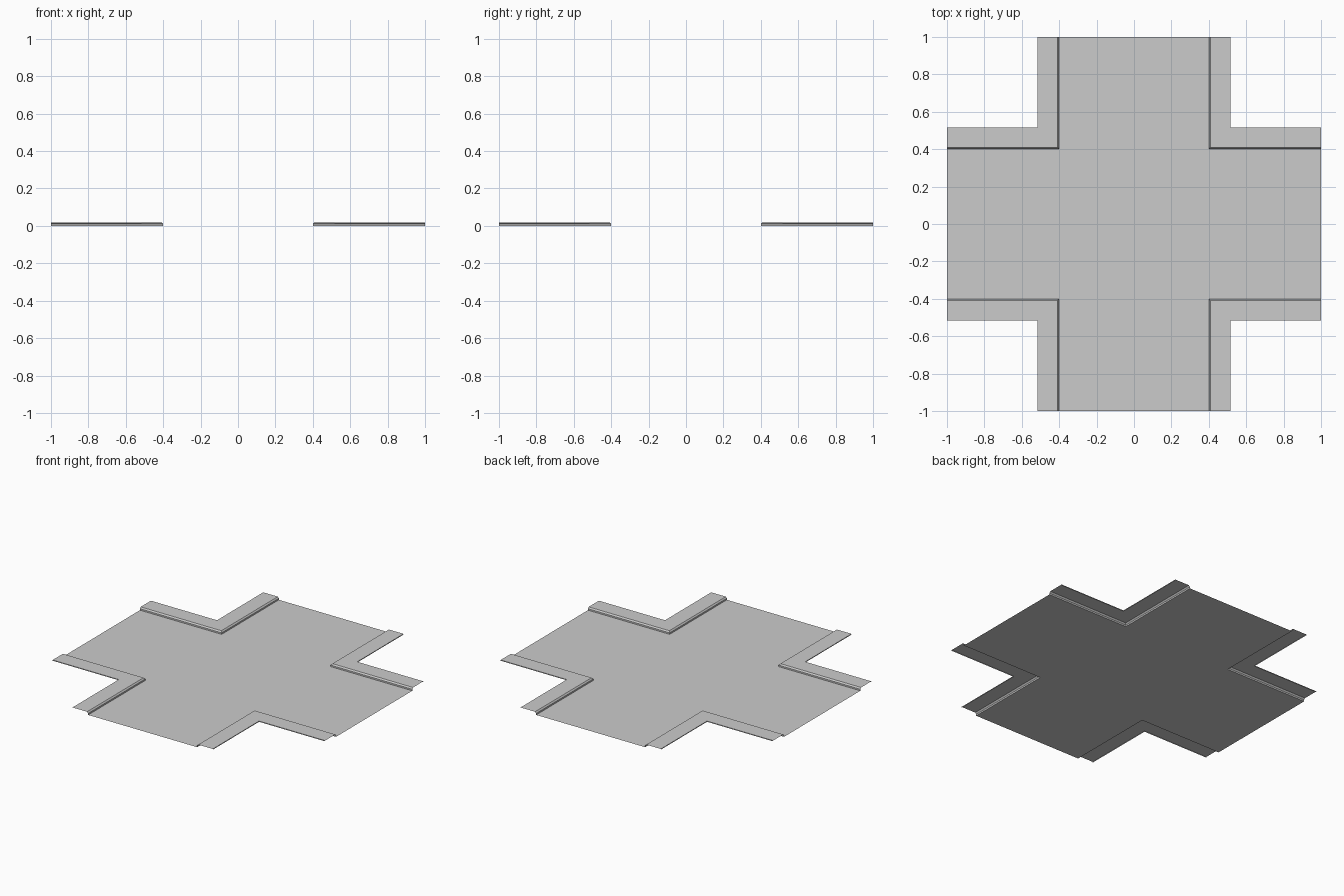
import bpy, bmesh

if "Cube" in bpy.data.objects:
    bpy.data.objects.remove(bpy.data.objects["Cube"])


def finish(name, bm):
    me = bpy.data.meshes.new(name)
    bm.to_mesh(me)
    bm.free()
    ob = bpy.data.objects.new(name, me)
    bpy.context.collection.objects.link(ob)
    return ob


# Road surface: flat cross made of a centre square and four arms
W = 0.40
bm = bmesh.new()
for x0, x1, y0, y1 in [(-W, W, -W, W), (W, 1, -W, W), (-1, -W, -W, W),
                       (-W, W, W, 1), (-W, W, -1, -W)]:
    bm.faces.new([bm.verts.new((x, y, 0)) for x, y in
                  [(x0, y0), (x1, y0), (x1, y1), (x0, y1)]])
bmesh.ops.remove_doubles(bm, verts=bm.verts, dist=1e-5)
finish("road_surface", bm)

# Pavement section: kerb face, bevelled edge, walkway, thin outer lip
PROFILE = [(0.40, 0.0), (0.40, 0.01), (0.408, 0.019),
           (0.515, 0.019), (0.515, 0.014)]


def pavement(name, sx, sy):
    bm = bmesh.new()
    rows = [[bm.verts.new((x * sx, y * sy, z))
             for x, y in [(1, d), (d, d), (d, 1)]] for d, z in PROFILE]
    for a, b in zip(rows, rows[1:]):
        for i in range(2):
            quad = [a[i], a[i + 1], b[i + 1], b[i]]
            # keep the walkway facing up in every mirrored corner
            bm.faces.new(quad if sx * sy < 0 else quad[::-1])
    bm.normal_update()
    if max(bm.faces, key=lambda f: abs(f.normal.z)).normal.z < 0:
        bmesh.ops.reverse_faces(bm, faces=bm.faces)
    finish(name, bm)


# L-shaped pavement in each of the four corners
for side, sx in (("right", 1), ("left", -1)):
    for end, sy in (("back", 1), ("front", -1)):
        pavement(f"pavement_{end}_{side}", sx, sy)
